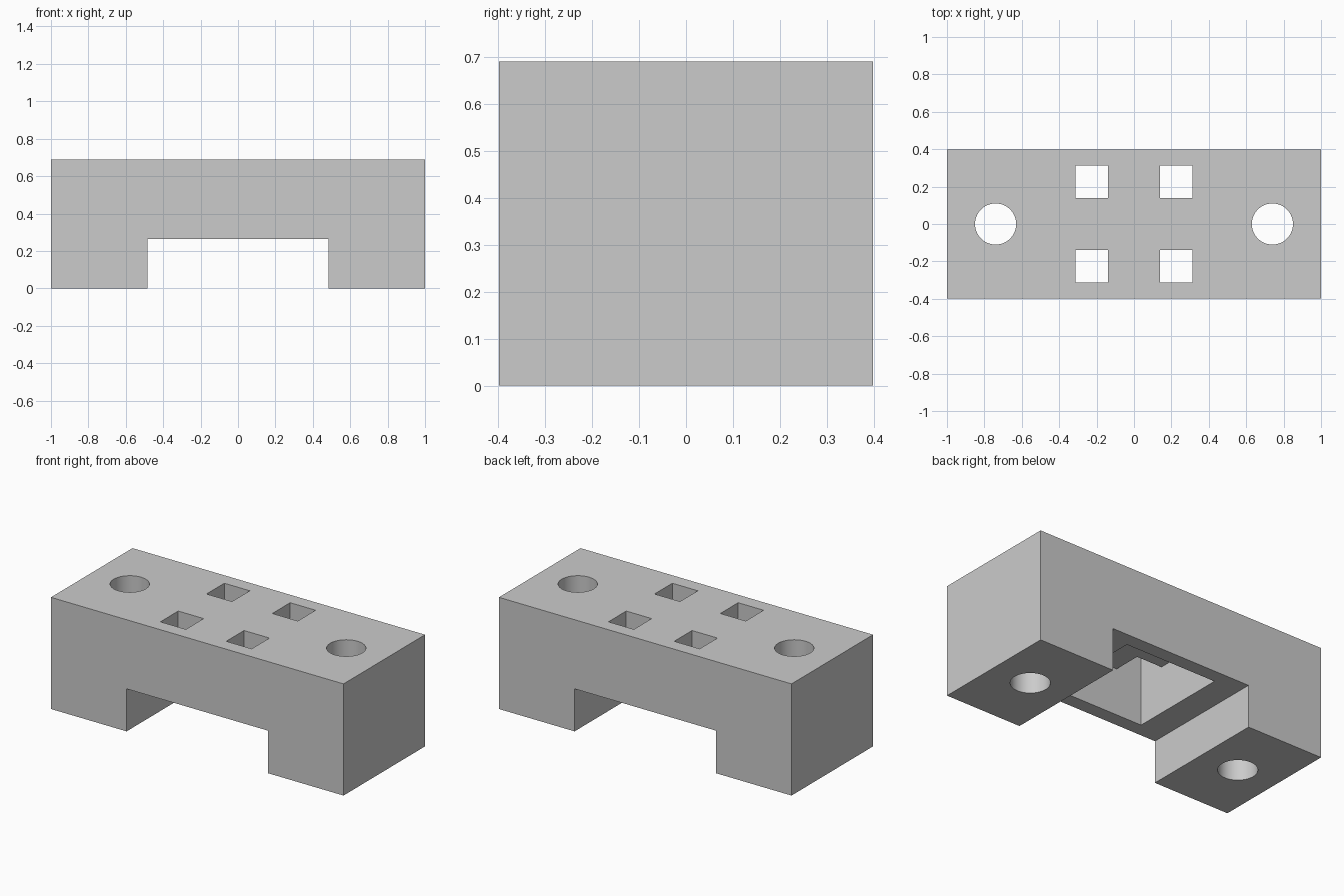
import bpy, bmesh, math

cube = bpy.data.objects.get("Cube")
if cube:
    bpy.data.objects.remove(cube, do_unlink=True)

HALF_Y, TOP = 0.398, 0.69
CHANNEL_X, CHANNEL_Z = 0.483, 0.263
POCKET, BAR, CEILING = 0.312, 0.138, 0.552
BORE_X, BORE_R = 0.74, 0.11

grey = bpy.data.materials.new("plain_grey")
grey.use_nodes = True
grey.diffuse_color = (0.6, 0.6, 0.6, 1)
grey.node_tree.nodes["Principled BSDF"].inputs["Base Color"].default_value = (0.6, 0.6, 0.6, 1)


def finish(bm, name):
    bmesh.ops.recalc_face_normals(bm, faces=bm.faces)
    mesh = bpy.data.meshes.new(name)
    bm.to_mesh(mesh)
    bm.free()
    mesh.materials.append(grey)
    obj = bpy.data.objects.new(name, mesh)
    bpy.context.collection.objects.link(obj)
    return obj


def extrude(bm, faces, height):
    new = bmesh.ops.extrude_face_region(bm, geom=faces)["geom"]
    for v in new:
        if isinstance(v, bmesh.types.BMVert):
            v.co.z = height
    bmesh.ops.delete(bm, geom=[f for f in faces if f.is_valid], context="FACES_ONLY")


def cut(target, cutter):
    mod = target.modifiers.new(cutter.name, "BOOLEAN")
    mod.operation, mod.solver, mod.object = "DIFFERENCE", "EXACT", cutter
    bpy.context.view_layer.objects.active = target
    bpy.ops.object.modifier_apply(modifier=mod.name)
    bpy.data.objects.remove(cutter, do_unlink=True)


# Bridge-shaped block: front profile swept from front to back
bm = bmesh.new()
half = [(1, TOP), (1, 0), (CHANNEL_X, 0), (CHANNEL_X, CHANNEL_Z)]
profile = half + [(-x, z) for x, z in reversed(half)]
front = bm.faces.new([bm.verts.new((x, -HALF_Y, z)) for x, z in profile])
swept = bmesh.ops.extrude_face_region(bm, geom=[front])["geom"]
bmesh.ops.translate(bm, vec=(0, 2 * HALF_Y, 0),
                    verts=[v for v in swept if isinstance(v, bmesh.types.BMVert)])
block = finish(bm, "bridge_block")

# Underside pocket whose four corners continue up through the top
bm = bmesh.new()
steps = (-POCKET, -BAR, BAR, POCKET)
grid = [[bm.verts.new((x, y, 0.1)) for y in steps] for x in steps]
for i in range(3):
    for j in range(3):
        bm.faces.new((grid[i][j], grid[i + 1][j], grid[i + 1][j + 1], grid[i][j + 1]))
base = list(bm.faces)
lid = bmesh.ops.duplicate(bm, geom=base)["geom"]
extrude(bm, [f for f in lid if isinstance(f, bmesh.types.BMFace)], CEILING)
bmesh.ops.remove_doubles(bm, verts=bm.verts, dist=0.0001)
for face in [f for f in bm.faces
             if f.calc_center_median().z > CEILING - 0.001
             and min(abs(f.calc_center_median().x), abs(f.calc_center_median().y)) > BAR]:
    extrude(bm, [face], TOP + 0.1)
cut(block, finish(bm, "pocket_cutter"))

# Round bolt holes through both feet
for side in (-1, 1):
    bm = bmesh.new()
    bmesh.ops.create_cone(bm, cap_ends=True, segments=64, radius1=BORE_R,
                          radius2=BORE_R, depth=2)
    bmesh.ops.translate(bm, vec=(side * BORE_X, 0, 0.3), verts=bm.verts)
    cut(block, finish(bm, "bolt_hole_cutter"))

# Smooth bores with crisp edges
bpy.ops.object.select_all(action="DESELECT")
block.select_set(True)
bpy.context.view_layer.objects.active = block
bpy.ops.object.shade_smooth_by_angle(angle=math.radians(30))
